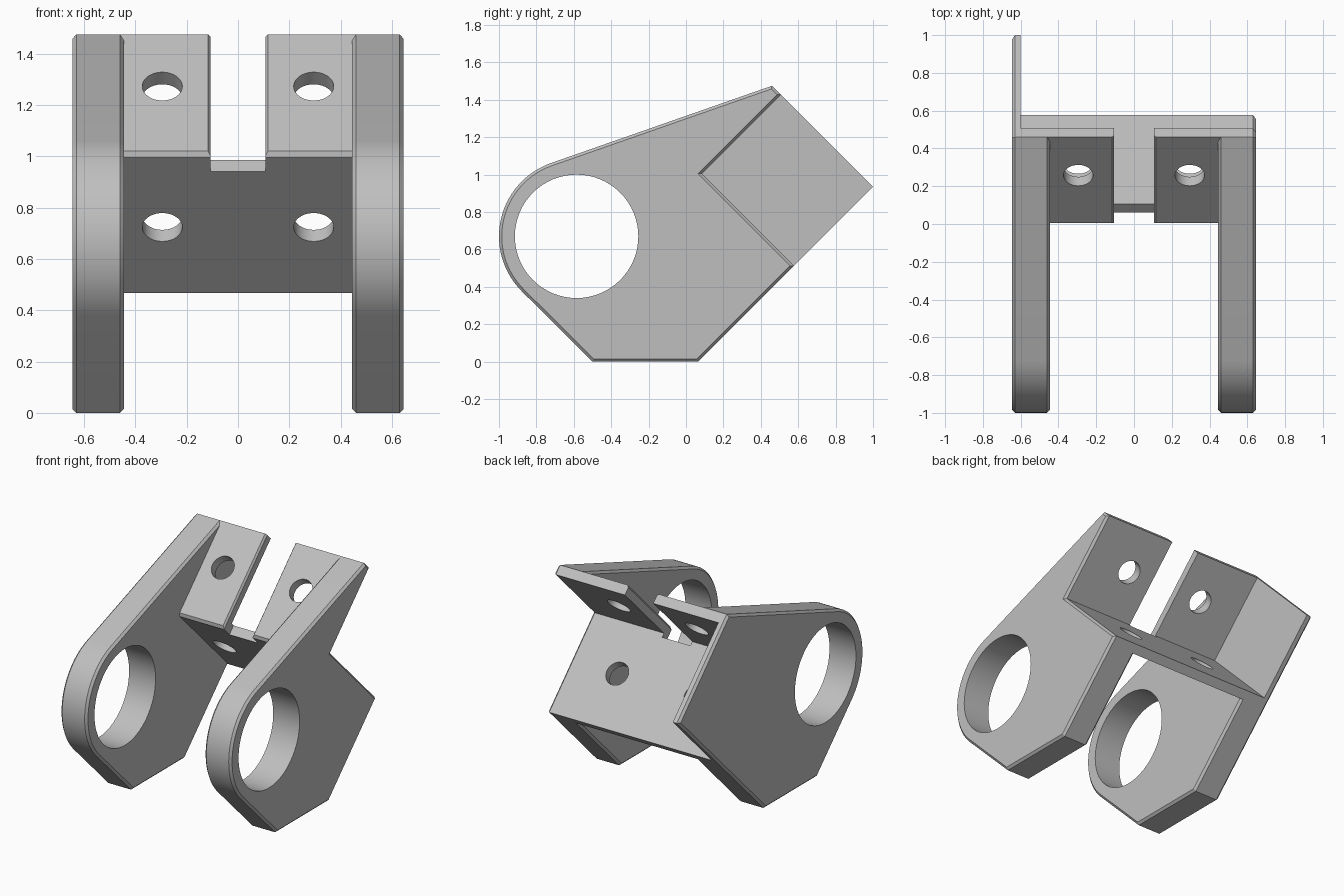
import bpy, bmesh, math
from mathutils import Vector, Matrix

cube = bpy.data.objects.get("Cube")
if cube:
    bpy.data.objects.remove(cube, do_unlink=True)

grey = bpy.data.materials.new("light grey metal")
grey.use_nodes = True
colour = (0.52, 0.52, 0.52, 1)
grey.diffuse_color = colour
grey.node_tree.nodes["Principled BSDF"].inputs["Base Color"].default_value = colour

CHAMFER = 0.015


def diag(s, d):
    """Point (y, z) on the 45 degree grid: s = y + z, d = z - y."""
    return Vector(((s - d) / 2, (s + d) / 2))


def finish(bm, name):
    bmesh.ops.recalc_face_normals(bm, faces=bm.faces)
    mesh = bpy.data.meshes.new(name)
    bm.to_mesh(mesh)
    bm.free()
    mesh.materials.append(grey)
    ob = bpy.data.objects.new(name, mesh)
    bpy.context.collection.objects.link(ob)
    return ob


def inset(pts, dist):
    """Mitred inward offset of a counter-clockwise outline."""
    out = []
    for i, p in enumerate(pts):
        e1 = (p - pts[i - 1]).normalized()
        e2 = (pts[(i + 1) % len(pts)] - p).normalized()
        n1, n2 = Vector((-e1.y, e1.x)), Vector((-e2.y, e2.x))
        out.append(p + (n1 + n2) * dist / (1 + n1.dot(n2)))
    return out


def prism(name, pts, x0, x1, chamfer=0):
    """Extrude a (y, z) outline along x, with optional chamfered rims."""
    rings = [(x0, pts), (x1, pts)]
    if chamfer:
        small = inset(pts, chamfer)
        rings = [(x0, small), (x0 + chamfer, pts), (x1 - chamfer, pts), (x1, small)]
    bm = bmesh.new()
    loops = [[bm.verts.new((x, p.x, p.y)) for p in ring] for x, ring in rings]
    bm.faces.new(loops[0])
    bm.faces.new(loops[-1])
    for a, b in zip(loops, loops[1:]):
        for i in range(len(a)):
            bm.faces.new((a[i - 1], a[i], b[i], b[i - 1]))
    return finish(bm, name)


def cylinder(centre, axis, radius, length):
    bm = bmesh.new()
    turn = Vector(axis).to_track_quat("Z", "Y").to_matrix().to_4x4()
    bmesh.ops.create_cone(bm, cap_ends=True, segments=64, radius1=radius, radius2=radius,
                          depth=length, matrix=Matrix.Translation(centre) @ turn)
    return finish(bm, "hole_cutter")


def cut(ob, cutter):
    mod = ob.modifiers.new("cut", "BOOLEAN")
    mod.operation = "DIFFERENCE"
    mod.solver = "EXACT"
    mod.object = cutter
    cutter.hide_render = True
    bpy.context.view_layer.objects.active = ob
    bpy.ops.object.modifier_apply(modifier=mod.name)
    bpy.data.objects.remove(cutter, do_unlink=True)


# Planes of the folded bracket
S_OUT, S_IN, S_END = 1.0, 1.09, 1.935
D_OUT, D_IN, D_END = 1.015, 0.92, -0.065

# Side arm outline: rounded front, straight foot, sloping top
hub, rim = Vector((-0.585, 0.67)), 0.415
tip = diag(S_END, D_OUT)
to_tip = tip - hub
start = math.atan2(to_tip.y, to_tip.x) + math.acos(rim / to_tip.length)
end = math.radians(225)
STEPS = 28
arc = [hub + rim * Vector((math.cos(t), math.sin(t)))
       for t in (start + (end - start) * i / STEPS for i in range(STEPS + 1))]
foot = [Vector((-0.5, 0)), Vector((-D_END, 0))]
notch = [diag(S_IN, D_END), diag(S_IN, D_IN), diag(S_END, D_IN)]
corner = [diag(S_END, D_END)]

# Left arm is notched; right arm keeps a thin gusset over the notch
left_arm = prism("left_arm", arc + foot + notch + [tip], 0.445, 0.645, CHAMFER)
right_arm = prism("right_arm", arc + foot + corner + [tip], -0.645, -0.445, CHAMFER)
far = 3
pocket = [diag(S_IN, -1), diag(far, -1), diag(far, D_IN), diag(S_IN, D_IN)]
cut(right_arm, prism("pocket_cutter", pocket, -0.60, 0))
for arm in (left_arm, right_arm):
    cut(arm, cylinder((arm.data.vertices[0].co.x, hub.x, hub.y), (1, 0, 0), 0.33, 1))

# Folded mounting bracket between the arms
fold = 0.025
profile = [diag(S_OUT, D_OUT - fold), diag(S_OUT, D_END), diag(S_IN, D_END),
           diag(S_IN, D_IN), diag(S_END, D_IN), tip, diag(S_OUT + fold, D_OUT)]
bracket = prism("mounting_bracket", profile, -0.46, 0.46)

# Slot that splits the upper plate into two tabs, flared at the outer face
bm = bmesh.new()
half = 0.107
section = [(half, 0.88), (half, D_OUT - 0.02), (half + 0.03, D_OUT + 0.04)]
section += [(-x, d) for x, d in reversed(section)]
ends = []
for s in (0.8, 2.2):
    ring = []
    for x, d in section:
        p = diag(s, d)
        ring.append(bm.verts.new((x, p.x, p.y)))
    bm.faces.new(ring)
    ends.append(ring)
for i in range(len(section)):
    bm.faces.new((ends[0][i - 1], ends[0][i], ends[1][i], ends[1][i - 1]))
cut(bracket, finish(bm, "slot_cutter"))

# Bolt holes through both plates
for x in (-0.295, 0.295):
    cut(bracket, cylinder((x, 0.26, 1.27), (0, -1, 1), 0.078, 0.3))
    cut(bracket, cylinder((x, 0.28, 0.727), (0, 1, 1), 0.078, 0.3))

# Smooth the round surfaces, keep the edges sharp
bpy.ops.object.select_all(action="DESELECT")
for ob in (left_arm, right_arm, bracket):
    ob.select_set(True)
bpy.context.view_layer.objects.active = bracket
bpy.ops.object.shade_smooth_by_angle(angle=math.radians(25))
